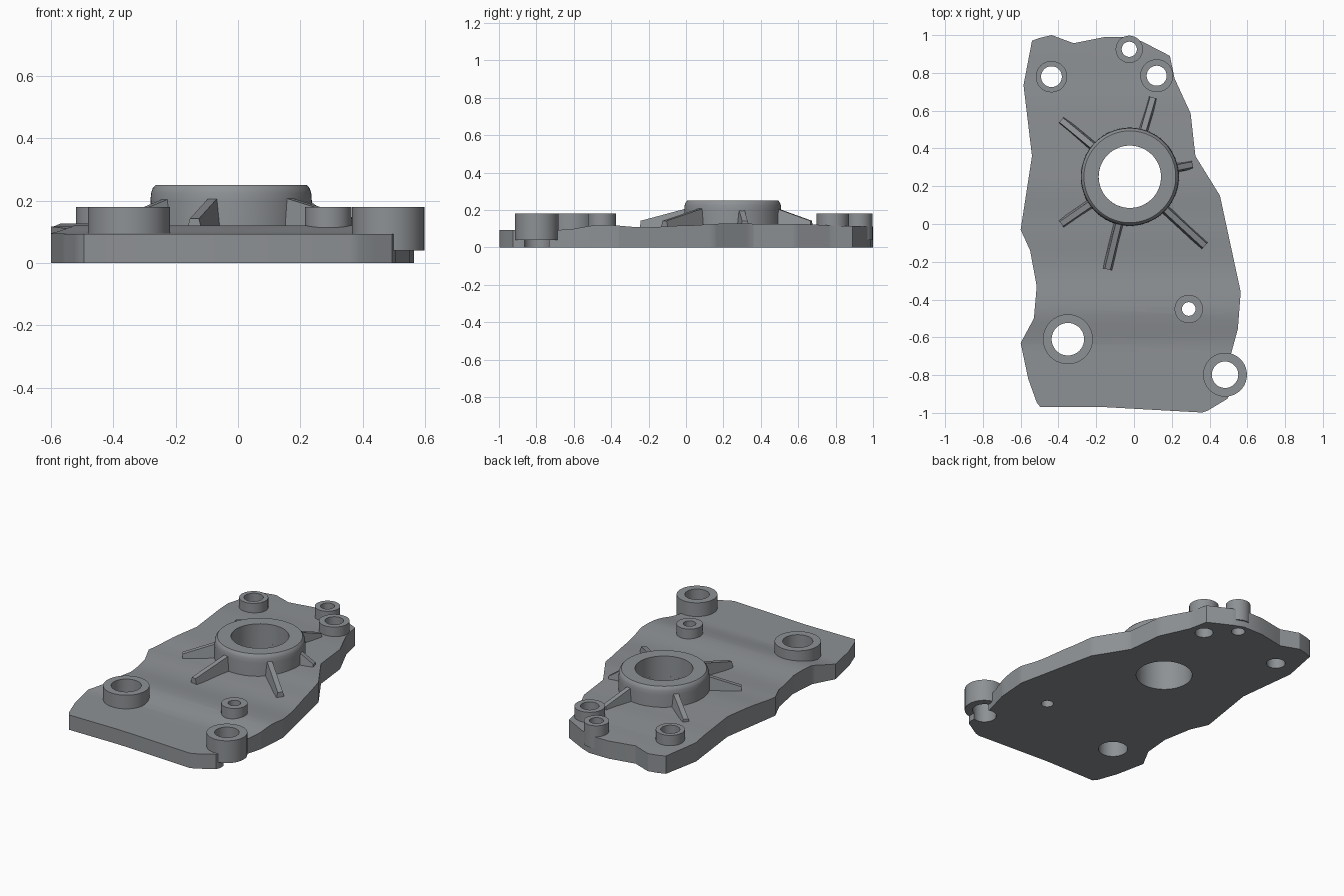
import bpy, bmesh, math
from mathutils import Matrix, Vector

if "Cube" in bpy.data.objects:
    bpy.data.objects.remove(bpy.data.objects["Cube"])

grey = bpy.data.materials.new("cast_grey")
grey.diffuse_color = (0.27, 0.285, 0.30, 1)
grey.use_nodes = True
grey.node_tree.nodes["Principled BSDF"].inputs["Base Color"].default_value = grey.diffuse_color


def make(name, bm, smooth=True):
    bmesh.ops.recalc_face_normals(bm, faces=bm.faces)
    me = bpy.data.meshes.new(name)
    bm.to_mesh(me)
    bm.free()
    ob = bpy.data.objects.new(name, me)
    bpy.context.collection.objects.link(ob)
    me.materials.append(grey)
    bpy.ops.object.select_all(action='DESELECT')
    ob.select_set(True)
    bpy.context.view_layer.objects.active = ob
    if smooth:
        bpy.ops.object.shade_smooth_by_angle(angle=math.radians(30))
    return ob


def lathe(name, x, y, profile, n=64):
    """Spin a closed (radius, z) profile around a vertical axis at x, y."""
    bm = bmesh.new()
    rings = []
    for r, z in profile:
        rings.append([bm.verts.new((x + r * math.cos(2 * math.pi * i / n),
                                    y + r * math.sin(2 * math.pi * i / n), z)) for i in range(n)])
    for a, b in zip(rings, rings[1:] + rings[:1]):
        for i in range(n):
            j = (i + 1) % n
            bm.faces.new((a[i], a[j], b[j], b[i]))
    return make(name, bm)


# Height of the plate top along y: low front shelf, soft ridge, gentle rise to the hub
HEIGHTS = [(-1.1, .093), (-.66, .094), (-.45, .121), (-.22, .107), (0, .117),
           (.2, .127), (.6, .125), (.85, .115), (1.1, .108)]


def top_z(y):
    for (y0, z0), (y1, z1) in zip(HEIGHTS, HEIGHTS[1:]):
        if y <= y1:
            t = (y - y0) / (y1 - y0)
            return z0 + (z1 - z0) * t * t * (3 - 2 * t)
    return HEIGHTS[-1][1]


# Plate: irregular outline, extruded, sliced across y and shaped on top
OUTLINE = [(-.435, 1.0), (-.50, .985), (-.54, .97), (-.585, .735), (-.54, .36), (-.60, -.03),
           (-.55, -.14), (-.515, -.33), (-.53, -.50), (-.60, -.63), (-.56, -.82),
           (-.515, -.945), (-.495, -.97), (-.145, -.97), (.36, -.998), (.39, -.988),
           (.495, -.925), (.505, -.90), (.505, -.72), (.55, -.555), (.565, -.36),
           (.455, .15), (.325, .36), (.30, .585), (.215, .77), (.19, .89),
           (.045, .965), (-.02, .99), (-.155, .99), (-.32, .957)]
HUB = (-.022, .25)
# Each boss: name, x, y, outer radius, hole radius
BOSSES = [("back_left_boss", -.437, .78, .083, .055),
          ("back_centre_boss", -.025, .925, .072, .040),
          ("back_right_boss", .12, .785, .087, .053),
          ("small_front_boss", .29, -.45, .075, .036),
          ("front_left_boss", -.35, -.61, .132, .086),
          ("front_right_boss", .482, -.798, .116, .070)]

bm = bmesh.new()
base = bm.faces.new([bm.verts.new((x, y, 0)) for x, y in OUTLINE])
ext = bmesh.ops.extrude_face_region(bm, geom=[base])
for v in ext["geom"]:
    if isinstance(v, bmesh.types.BMVert):
        v.co.z = 1
for i in range(-24, 25):
    geom = bm.verts[:] + bm.edges[:] + bm.faces[:]
    bmesh.ops.bisect_plane(bm, geom=geom, plane_co=(0, i * .04 + .003, 0), plane_no=(0, 1, 0))
for v in bm.verts:
    if v.co.z > .5:
        v.co.z = top_z(v.co.y)
plate = make("plate", bm, False)

# Drill the holes through the plate
for x, y, r in [(HUB[0], HUB[1], .165)] + [(b[1], b[2], b[4]) for b in BOSSES]:
    bm = bmesh.new()
    bmesh.ops.create_cone(bm, cap_ends=True, segments=64, radius1=r, radius2=r, depth=1,
                          matrix=Matrix.Translation((x, y, 0)))
    cutter = make("hole_cutter", bm, False)
    bpy.context.view_layer.objects.active = plate
    mod = plate.modifiers.new("drill", 'BOOLEAN')
    mod.operation, mod.solver, mod.object = 'DIFFERENCE', 'EXACT', cutter
    bpy.ops.object.modifier_apply(modifier=mod.name)
    bpy.data.objects.remove(cutter)
plate.select_set(True)
bpy.context.view_layer.objects.active = plate
bpy.ops.object.shade_smooth_by_angle(angle=math.radians(30))

# Bosses: plain tubes sunk into the plate
for name, x, y, ro, ri in BOSSES:
    lathe(name, x, y, [(ri, .04), (ro, .04), (ro, .18), (ri, .18)])

# Hub: thick ring with a stepped, rounded rim
lathe("hub", *HUB, [(.165, .04), (.261, .04), (.259, .20), (.257, .225), (.252, .24),
                    (.243, .25), (.165, .25)], 96)

# Ribs: tapered wedges leaning on the hub, given by their outer tips
TIPS = [(.10, .67), (-.385, .55), (-.385, 0), (-.14, -.24), (.375, -.115), (.31, .315)]
for k, tip in enumerate(TIPS):
    d = Vector(tip) - Vector(HUB)
    side = Vector((-d.y, d.x)).normalized()
    start = Vector(HUB) + d.normalized() * .235
    bm = bmesh.new()
    quads = []
    for p, z in ((start, .212), (Vector(tip), .142)):
        quads.append([bm.verts.new((*(p + side * w), h)) for w, h in
                      ((-.028, .09), (.028, .09), (.015, z), (-.015, z))])
    a, b = quads
    bm.faces.new(a)
    bm.faces.new(b)
    for i in range(4):
        j = (i + 1) % 4
        bm.faces.new((a[i], a[j], b[j], b[i]))
    make(f"rib_{k + 1}", bm, False)
